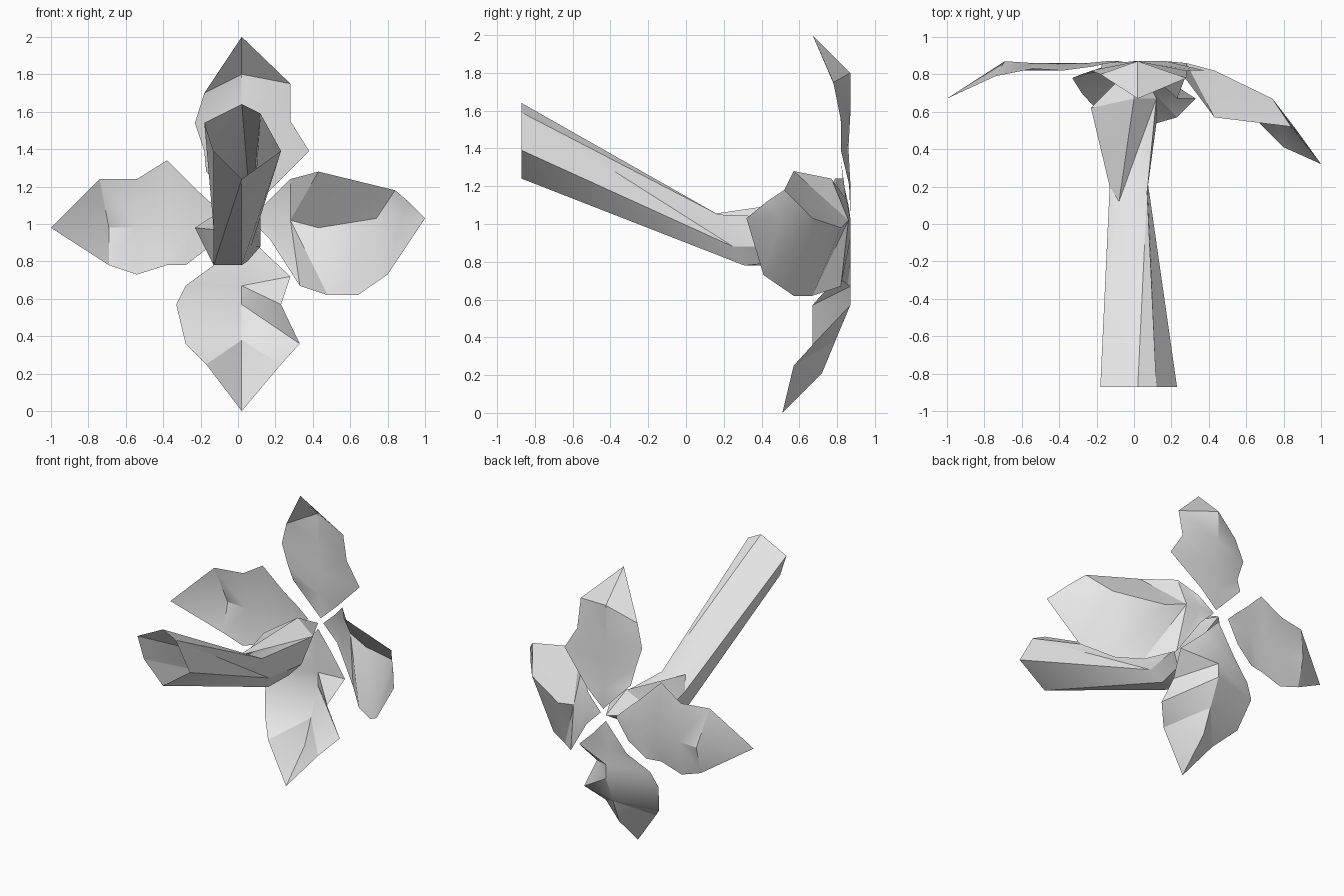
import bpy
import bmesh
import math

cube = bpy.data.objects.get("Cube")
if cube:
    bpy.data.objects.remove(cube, do_unlink=True)

# Single plain grey for the whole flower
grey = bpy.data.materials.new("plain_grey")
grey.use_nodes = True
colour = (.8, .8, .8, 1)
grey.diffuse_color = colour
for node in grey.node_tree.nodes:
    if node.type == "BSDF_PRINCIPLED":
        node.inputs["Base Color"].default_value = colour


def finish(name, bm):
    """Turn the bmesh into a shaded object; only strong creases stay sharp."""
    mesh = bpy.data.meshes.new(name)
    bm.to_mesh(mesh)
    bm.free()
    mesh.materials.append(grey)
    obj = bpy.data.objects.new(name, mesh)
    bpy.context.collection.objects.link(obj)
    bpy.ops.object.select_all(action="DESELECT")
    obj.select_set(True)
    bpy.context.view_layer.objects.active = obj
    bpy.ops.object.shade_smooth_by_angle(angle=math.radians(30))
    return obj


def petal(name, base, rows, tip):
    """Thin sheet: each row is (edge, midrib, edge), closed at base and tip."""
    bm = bmesh.new()
    start = bm.verts.new(base)
    end = bm.verts.new(tip)
    grid = [[bm.verts.new(point) for point in row] for row in rows]
    first, last = grid[0], grid[-1]
    for side in (0, 2):
        bm.faces.new((start, first[side], first[1]))
        for low, high in zip(grid, grid[1:]):
            bm.faces.new((low[1], low[side], high[side]))
            bm.faces.new((low[1], high[side], high[1]))
        bm.faces.new((last[1], last[side], end))
    bmesh.ops.recalc_face_normals(bm, faces=bm.faces)
    # The inner surface of every petal looks towards the stem
    if sum(face.normal.y * face.calc_area() for face in bm.faces) > 0:
        bmesh.ops.reverse_faces(bm, faces=bm.faces)
    return finish(name, bm)


def tube(name, rings, tip):
    """Open tube through matching rings, gathered into a point at the end."""
    bm = bmesh.new()
    loops = [[bm.verts.new(point) for point in ring] for ring in rings]
    end = bm.verts.new(tip)
    count = len(loops[0])
    for i in range(count):
        j = (i + 1) % count
        for near, far in zip(loops, loops[1:]):
            bm.faces.new((near[i], near[j], far[j]))
            bm.faces.new((near[i], far[j], far[i]))
        bm.faces.new((loops[-1][i], loops[-1][j], end))
    bmesh.ops.recalc_face_normals(bm, faces=bm.faces)
    return finish(name, bm)


# Upper petal, tip bent towards the stem
petal("upper_petal", (.04, .87, 1.06), [
    [(-.17, .86, 1.28), (.03, .87, 1.22), (.17, .87, 1.18)],
    [(-.18, .82, 1.39), (.03, .86, 1.4), (.38, .82, 1.39)],
    [(-.23, .82, 1.54), (.02, .87, 1.58), (.28, .82, 1.55)],
    [(-.18, .8, 1.7), (.02, .87, 1.8), (.28, .78, 1.75)],
], (.02, .67, 2))

# Lower petal, strongly cupped
petal("lower_petal", (.02, .87, .98), [
    [(-.13, .85, .78), (0, .87, .77), (.14, .85, .85)],
    [(-.28, .8, .67), (.02, .87, .67), (.28, .8, .72)],
    [(-.33, .78, .57), (.02, .87, .57), (.23, .67, .57)],
    [(-.28, .7, .36), (.02, .79, .38), (.33, .67, .36)],
    [(-.17, .58, .25), (.02, .72, .21), (.23, .57, .25)],
], (.02, .51, 0))

# Left petal, the largest, with its upper edge folded over
petal("left_petal", (.06, .87, 1.03), [
    [(.17, .85, 1.13), (.17, .87, 1.03), (.17, .87, .92)],
    [(.28, .77, 1.24), (.28, .86, 1.02), (.33, .82, .67)],
    [(.43, .57, 1.28), (.43, .82, .98), (.48, .67, .62)],
    [(.84, .52, 1.18), (.74, .67, 1.03), (.64, .57, .62)],
    [(.91, .43, 1.12), (.87, .5, 1.03), (.8, .41, .73)],
], (1, .32, 1.03))

# Right petal, the flattest
petal("right_petal", (-.06, .87, 1.03), [
    [(-.13, .86, 1.1), (-.15, .87, 1), (-.15, .86, .88)],
    [(-.23, .84, 1.19), (-.25, .86, .99), (-.28, .84, .78)],
    [(-.38, .82, 1.34), (-.38, .86, 1), (-.38, .82, .78)],
    [(-.54, .83, 1.24), (-.54, .86, .98), (-.54, .82, .73)],
    [(-.74, .79, 1.24), (-.69, .87, .98), (-.69, .82, .78)],
], (-1, .67, .98))

# Six-sided stem: wide open end, pinched neck, flare into the flower
end_outline = [(.02, 1.64), (.12, 1.59), (.23, 1.39),
               (.02, 1.24), (-.13, 1.39), (-.18, 1.54)]
tube("stem", [
    [(x, -.87, z) for x, z in end_outline],
    [(-.08, .12, 1.05), (.07, .17, 1.05), (.07, .25, .88),
     (.02, .31, .78), (-.13, .31, .78), (-.13, .2, .97)],
    [(0, .67, 1.13), (.12, .67, 1.03), (.12, .54, .88),
     (.05, .5, .8), (-.13, .44, .78), (-.23, .62, .98)],
], (.02, .87, 1.02))
